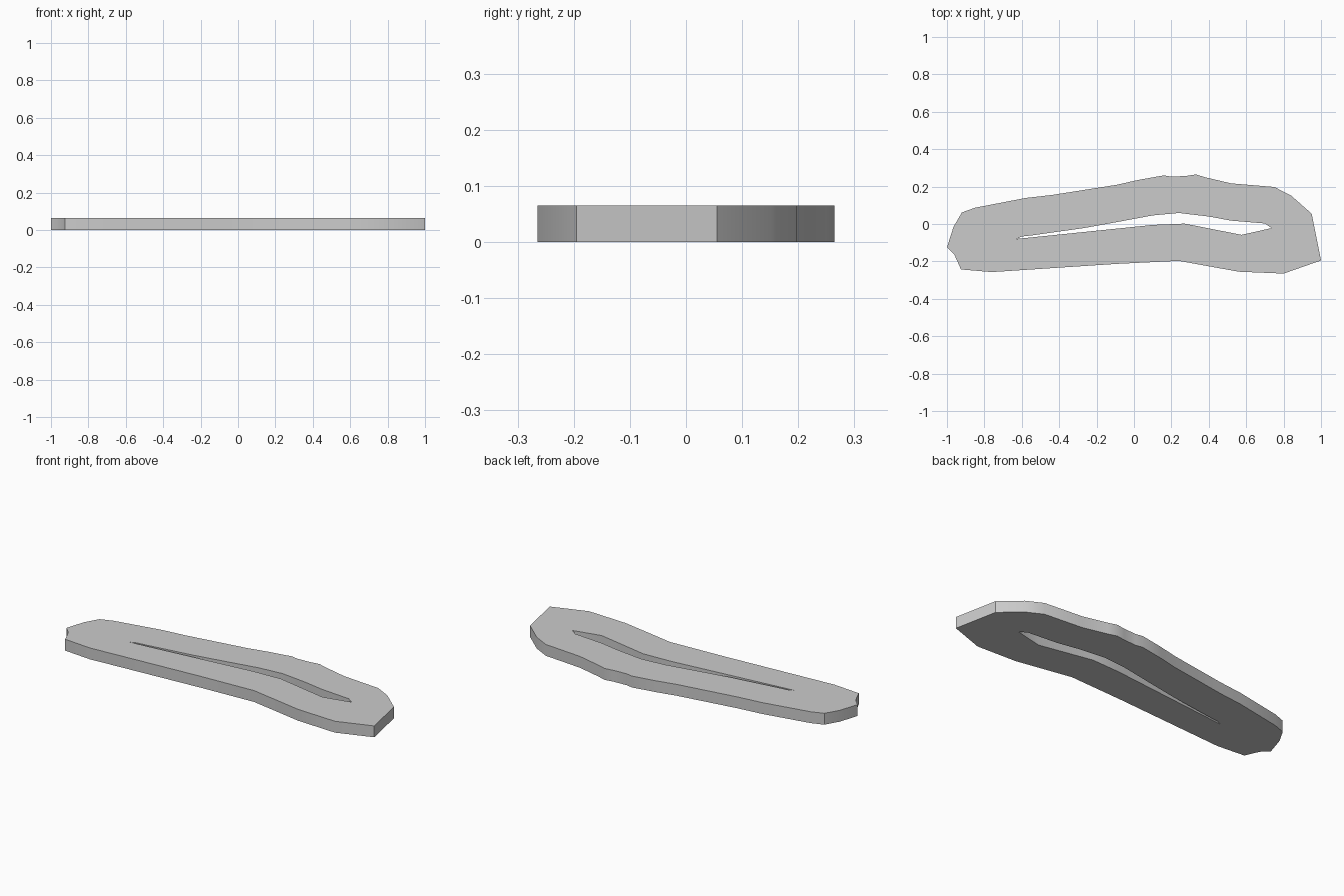
import bpy
import bmesh
import math
from mathutils import Vector

THICKNESS = 0.065

# Remove the default object
default_cube = bpy.data.objects.get("Cube")
if default_cube:
    bpy.data.objects.remove(default_cube, do_unlink=True)

# Outer edge of the plate, clockwise from the left tip
OUTLINE = [
    (-1, -.125), (-.965, -.015), (-.92, .062), (-.85, .087), (-.58, .139),
    (-.44, .155), (-.09, .21), (.02, .235), (.16, .26), (.2, .253),
    (.28, .257), (.33, .265), (.38, .25), (.52, .217), (.75, .198),
    (.84, .152), (.95, .055), (1, -.195), (.8, -.265), (.56, -.255),
    (.24, -.197), (-.09, -.213), (-.76, -.257), (-.925, -.243), (-.96, -.165),
]

# Thin slot through the middle
SLOT = [
    (-.63, -.08), (-.6, -.067), (-.54, -.06), (-.27, -.022), (-.12, .005),
    (.1, .046), (.24, .059), (.4, .04), (.52, .018), (.7, .003),
    (.735, -.022), (.575, -.058), (.27, .002), (.1, -.005),
]


def make_material(name, color):
    mat = bpy.data.materials.new(name)
    mat.use_nodes = True
    mat.diffuse_color = color
    mat.node_tree.nodes["Principled BSDF"].inputs["Base Color"].default_value = color
    return mat


def add_loop(bm, points):
    """Closed ring of edges on the ground plane."""
    verts = [bm.verts.new((x, y, 0)) for x, y in points]
    return [bm.edges.new((a, b)) for a, b in zip(verts, verts[1:] + verts[:1])]


def make_slotted_plate(name, outline, slot, thickness, material):
    bm = bmesh.new()
    edges = add_loop(bm, outline) + add_loop(bm, slot)
    bmesh.ops.triangle_fill(bm, edges=edges, use_beauty=True, normal=Vector((0, 0, 1)))

    # Raise a copy of the flat face to give the plate its thickness
    raised = bmesh.ops.extrude_face_region(bm, geom=bm.faces[:], use_keep_orig=True)
    top_verts = [g for g in raised["geom"] if isinstance(g, bmesh.types.BMVert)]
    bmesh.ops.translate(bm, verts=top_verts, vec=(0, 0, thickness))
    bmesh.ops.recalc_face_normals(bm, faces=bm.faces[:])

    mesh = bpy.data.meshes.new(name)
    bm.to_mesh(mesh)
    bm.free()
    mesh.materials.append(material)
    obj = bpy.data.objects.new(name, mesh)
    bpy.context.collection.objects.link(obj)
    return obj


grey = make_material("plain_grey", (0.6, 0.6, 0.6, 1))
plate = make_slotted_plate("slotted_plate", OUTLINE, SLOT, THICKNESS, grey)

# Soften the gentle bends of the rim and keep the sharp corners
bpy.ops.object.select_all(action="DESELECT")
plate.select_set(True)
bpy.context.view_layer.objects.active = plate
bpy.ops.object.shade_smooth_by_angle(angle=math.radians(30))
